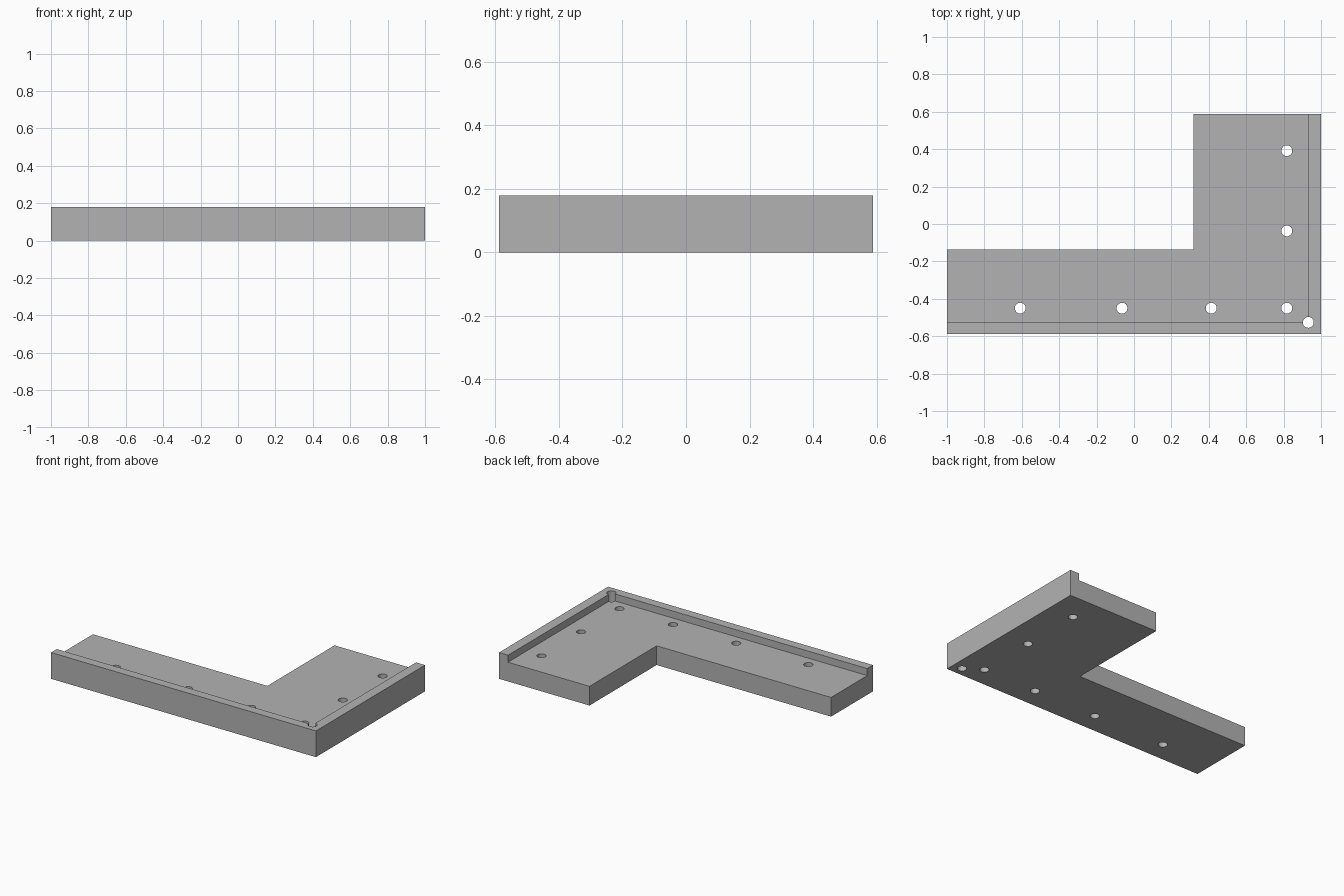
import bpy, bmesh

HEIGHT, FLOOR = 0.179, 0.131
RIGHT, BACK = 1.0, 0.588          # outer half extents
LIP_X, LIP_Y = 0.932, -0.526      # inner faces of the raised lip
STEP_X, STEP_Y = 0.317, -0.136    # inside corner of the L
HOLE_R = 0.029

cube = bpy.data.objects.get("Cube")
if cube:
    bpy.data.objects.remove(cube, do_unlink=True)

grey = bpy.data.materials.new("plain grey")
grey.use_nodes = True
colour = (0.45, 0.45, 0.45, 1)
grey.diffuse_color = colour
grey.node_tree.nodes["Principled BSDF"].inputs["Base Color"].default_value = colour


def new_object(name, bm):
    bmesh.ops.recalc_face_normals(bm, faces=bm.faces)
    mesh = bpy.data.meshes.new(name)
    bm.to_mesh(mesh)
    bm.free()
    mesh.materials.append(grey)
    obj = bpy.data.objects.new(name, mesh)
    bpy.context.collection.objects.link(obj)
    return obj


def prism(name, outline, z0, z1):
    bm = bmesh.new()
    face = bm.faces.new([bm.verts.new((x, y, z0)) for x, y in outline])
    top = bmesh.ops.extrude_face_region(bm, geom=[face])["geom"]
    verts = [v for v in top if isinstance(v, bmesh.types.BMVert)]
    bmesh.ops.translate(bm, verts=verts, vec=(0, 0, z1 - z0))
    return new_object(name, bm)


def cylinder(name, x, y):
    bm = bmesh.new()
    bmesh.ops.create_cone(bm, cap_ends=True, segments=32, radius1=HOLE_R,
                          radius2=HOLE_R, depth=1)
    bmesh.ops.translate(bm, verts=bm.verts, vec=(x, y, 0))
    return new_object(name, bm)


def cut(obj, cutter):
    bpy.context.view_layer.objects.active = obj
    mod = obj.modifiers.new("cut", "BOOLEAN")
    mod.operation = "DIFFERENCE"
    mod.solver = "EXACT"
    mod.object = cutter
    bpy.ops.object.modifier_apply(modifier=mod.name)
    bpy.data.objects.remove(cutter, do_unlink=True)


# L-shaped block
bracket = prism("corner_bracket", [
    (-RIGHT, -BACK), (RIGHT, -BACK), (RIGHT, BACK),
    (STEP_X, BACK), (STEP_X, STEP_Y), (-RIGHT, STEP_Y)], 0, HEIGHT)

# Recessed floor, leaving the lip along the two outer sides
cut(bracket, prism("recess", [
    (-2, LIP_Y), (LIP_X, LIP_Y), (LIP_X, 2), (-2, 2)], FLOOR, 1))

# Screw holes along both arms, plus the relief hole in the lip corner
holes = [(x, -0.45) for x in (-0.608, -0.064, 0.413, 0.817)]
holes += [(0.817, y) for y in (-0.037, 0.392)]
holes.append((LIP_X, LIP_Y))
for x, y in holes:
    cut(bracket, cylinder("hole", x, y))

bpy.ops.object.select_all(action="DESELECT")
bracket.select_set(True)
bpy.context.view_layer.objects.active = bracket
bpy.ops.object.shade_smooth_by_angle()
